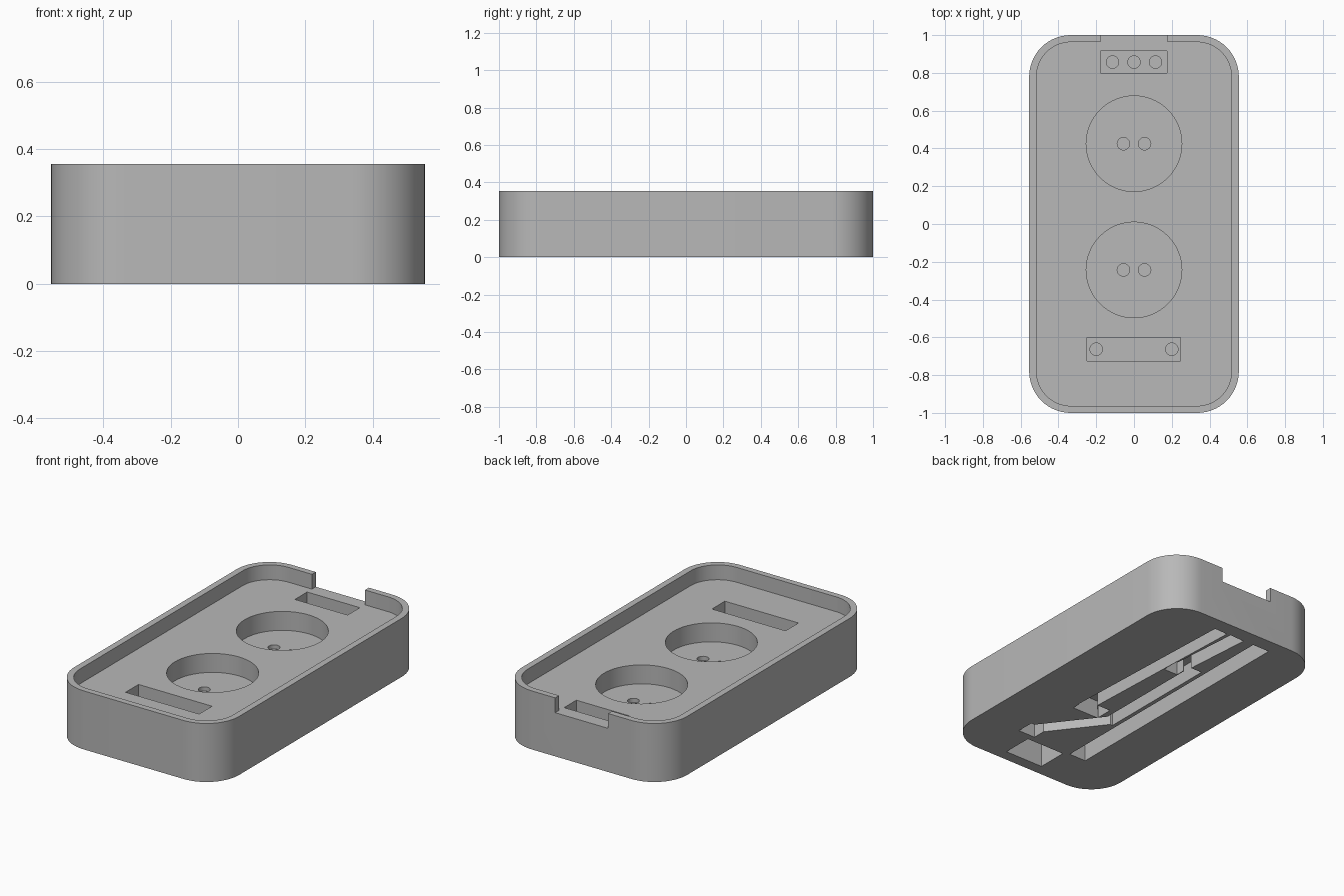
import bpy
import bmesh
import math
from mathutils import Vector

cube = bpy.data.objects.get("Cube")
if cube:
    bpy.data.objects.remove(cube, do_unlink=True)

grey = bpy.data.materials.new("grey_plastic")
grey.use_nodes = True
grey.diffuse_color = (0.48, 0.48, 0.48, 1)
grey.node_tree.nodes["Principled BSDF"].inputs["Base Color"].default_value = grey.diffuse_color


# Extrude a counter-clockwise outline between two heights
def prism(name, outline, z0, z1):
    bm = bmesh.new()
    base = bm.faces.new([bm.verts.new((x, y, z0)) for x, y in outline])
    top = bmesh.ops.extrude_face_region(bm, geom=[base])["geom"]
    bmesh.ops.translate(bm, vec=(0, 0, z1 - z0),
                        verts=[g for g in top if isinstance(g, bmesh.types.BMVert)])
    bmesh.ops.recalc_face_normals(bm, faces=bm.faces[:])
    mesh = bpy.data.meshes.new(name)
    bm.to_mesh(mesh)
    bm.free()
    mesh.materials.append(grey)
    obj = bpy.data.objects.new(name, mesh)
    bpy.context.scene.collection.objects.link(obj)
    return obj


def rounded(hx, hy, r, steps=14):
    points = []
    for k, (sx, sy) in enumerate([(1, 1), (-1, 1), (-1, -1), (1, -1)]):
        for i in range(steps + 1):
            a = math.pi / 2 * (k + i / steps)
            points.append((sx * (hx - r) + r * math.cos(a), sy * (hy - r) + r * math.sin(a)))
    return points


def circle(x, y, r, n):
    return [(x + r * math.cos(math.tau * i / n), y + r * math.sin(math.tau * i / n))
            for i in range(n)]


def rect(x0, x1, y0, y1):
    return [(x0, y0), (x1, y0), (x1, y1), (x0, y1)]


def bar(start, end, width):
    a, b = Vector(start), Vector(end)
    d = (b - a).normalized()
    n = Vector((-d.y, d.x)) * width / 2
    return [tuple(p) for p in (a - n, b - n, b + n, a + n)]


TOP, FLOOR, POCKET, CHANNEL = 0.355, 0.265, 0.15, 0.11
body = prism("socket_box_body", rounded(0.555, 1.0, 0.22), 0, TOP)
cutters = []


def cut(name, outline, z0, z1):
    cutters.append(prism(name, outline, z0, z1))


# Lid recess and the cable notch in the back rim
cut("lid_recess", rounded(0.516, 0.963, 0.182), FLOOR, 0.5)
cut("cable_notch", rect(-0.178, 0.178, 0.9, 1.1), FLOOR, 0.5)

# Round sockets with paired pin holes
for y in (0.425, -0.243):
    cut("socket", circle(0, y, 0.253, 64), POCKET, 0.4)
    for x in (-0.056, 0.056):
        cut("pin_hole", circle(x, y, 0.033, 24), 0.125, 0.2)

# Terminal slots with wire holes
cut("back_slot", rect(-0.178, 0.176, 0.80, 0.917), POCKET, 0.4)
cut("front_slot", rect(-0.248, 0.246, -0.724, -0.60), POCKET, 0.4)
for x, y in [(-0.114, 0.857), (0, 0.857), (0.114, 0.857), (-0.2, -0.663), (0.2, -0.663)]:
    cut("wire_hole", circle(x, y, 0.033, 24), 0.125, 0.2)

# Wire channels and switch pocket in the underside
cut("straight_channel", rect(-0.24, -0.125, -0.72, 0.91), -0.1, CHANNEL)
cut("outer_channel", bar((0.16, -0.25), (0.115, 0.91), 0.09), -0.1, CHANNEL)
cut("outer_channel_foot", rect(0.02, 0.20, -0.30, -0.19), -0.1, CHANNEL)
cut("short_channel", bar((0.03, 0.43), (-0.005, 0.91), 0.1), -0.1, CHANNEL)
cut("short_channel_foot", rect(-0.01, 0.085, 0.37, 0.48), -0.1, CHANNEL)
cut("middle_channel", rect(-0.1, -0.015, -0.31, 0.48), -0.1, CHANNEL)
cut("diagonal_channel", bar((0.22, -0.63), (-0.05, -0.28), 0.09), -0.1, CHANNEL)
cut("diagonal_channel_foot", rect(0.155, 0.27, -0.70, -0.59), -0.1, CHANNEL)
cut("switch_pocket", rect(-0.09, 0.17, -0.93, -0.74), -0.1, POCKET)

# Carve everything, then bake the result
for cutter in cutters:
    cutter.hide_render = True
    mod = body.modifiers.new(cutter.name, 'BOOLEAN')
    mod.operation = 'DIFFERENCE'
    mod.solver = 'EXACT'
    mod.object = cutter
bpy.context.view_layer.update()
carved = bpy.data.meshes.new_from_object(
    body.evaluated_get(bpy.context.evaluated_depsgraph_get()))
body.modifiers.clear()
body.data = carved
for cutter in cutters:
    bpy.data.objects.remove(cutter, do_unlink=True)

# Smooth curved walls, keep hard edges
bpy.ops.object.select_all(action='DESELECT')
body.select_set(True)
bpy.context.view_layer.objects.active = body
bpy.ops.object.shade_smooth_by_angle(angle=math.radians(30))
